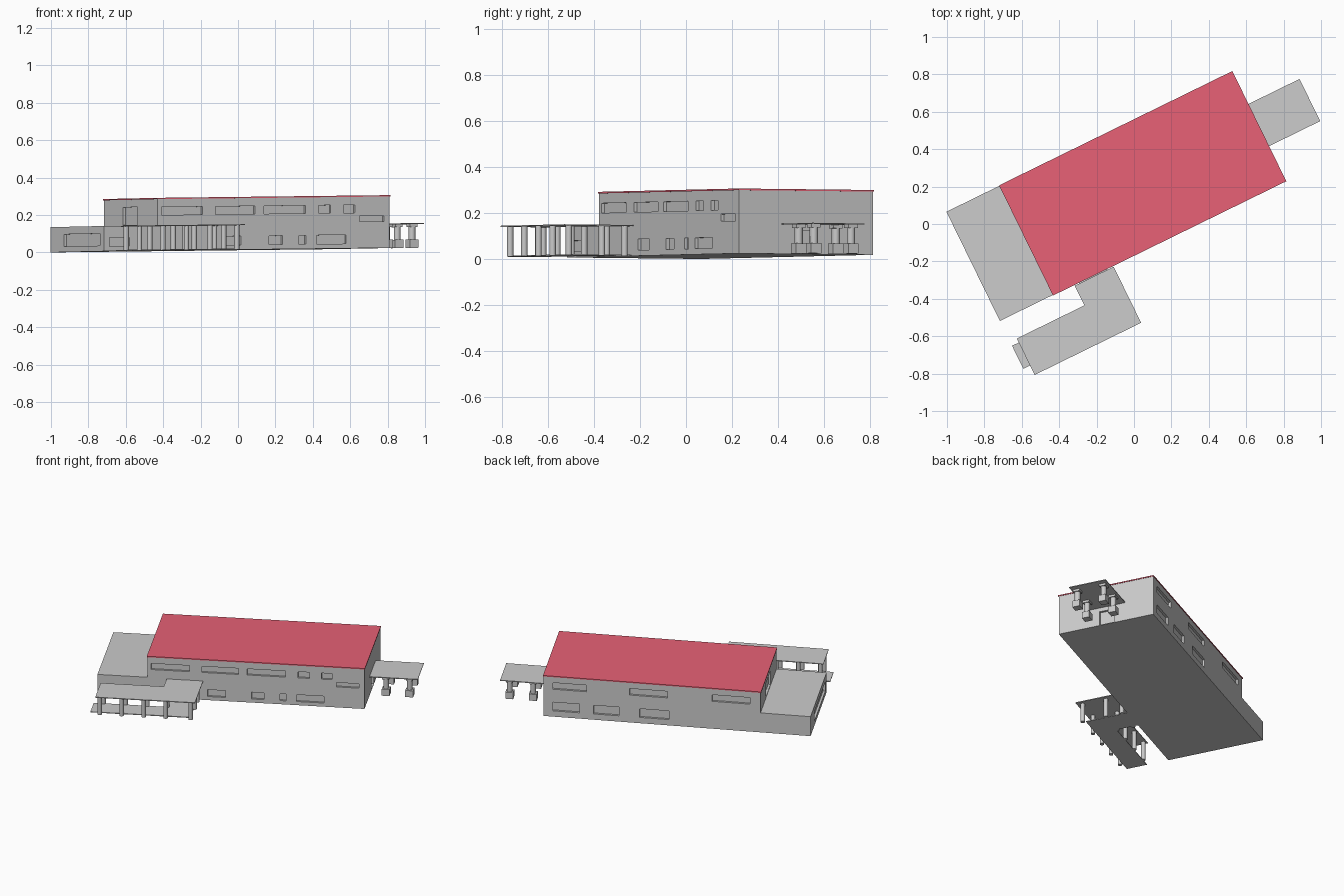
import bpy, bmesh, math
from mathutils import Matrix

if "Cube" in bpy.data.objects:
    bpy.data.objects.remove(bpy.data.objects["Cube"])

# building axes: u along its length, v across; the site is turned and slightly tilted
A = math.radians(26.1)
C, S = math.cos(A), math.sin(A)
TU, TV = 0.0105, -0.010
SITE = Matrix(((C, -S, 0, 0), (S, C, 0, 0), (TU, TV, 1, 0.87 * TU - 0.5 * TV), (0, 0, 0, 1)))


def add_box(bm, u0, u1, v0, v1, z0, z1):
    m = Matrix.Translation(((u0 + u1) / 2, (v0 + v1) / 2, (z0 + z1) / 2))
    bmesh.ops.create_cube(bm, size=1, matrix=m @ Matrix.Diagonal((u1 - u0, v1 - v0, z1 - z0, 1)))


def add_cyl(bm, u, v, r, z0, z1):
    bmesh.ops.create_cone(bm, cap_ends=True, segments=12, radius1=r, radius2=r, depth=z1 - z0,
                          matrix=Matrix.Translation((u, v, (z0 + z1) / 2)))


def finish(bm, name, color=None):
    bm.transform(SITE)
    bmesh.ops.recalc_face_normals(bm, faces=bm.faces[:])
    me = bpy.data.meshes.new(name)
    bm.to_mesh(me)
    bm.free()
    ob = bpy.data.objects.new(name, me)
    bpy.context.collection.objects.link(ob)
    if color:
        mat = bpy.data.materials.new(name + "_paint")
        mat.diffuse_color = color
        mat.use_nodes = True
        mat.node_tree.nodes["Principled BSDF"].inputs["Base Color"].default_value = mat.diffuse_color
        me.materials.append(mat)
    return ob


def boxes(name, items, color=None):
    bm = bmesh.new()
    for b in items:
        add_box(bm, *b)
    return finish(bm, name, color)


def l_slab(name, pts, z0, z1):
    bm = bmesh.new()
    face = bm.faces.new([bm.verts.new((u, v, z0)) for u, v in pts])
    ext = bmesh.ops.extrude_face_region(bm, geom=[face])
    for g in ext["geom"]:
        if isinstance(g, bmesh.types.BMVert):
            g.co.z = z1
    return finish(bm, name)


def recess(ob, items):
    cut = boxes(ob.name + "_window_cutter", items)
    cut.hide_render = True
    cut.hide_viewport = True
    mod = ob.modifiers.new("windows", "BOOLEAN")
    mod.operation = "DIFFERENCE"
    mod.solver = "EXACT"
    mod.object = cut


U0, UM, U1 = -0.872, -0.553, 0.829     # left end, upper storey start, right end
V0, V1 = -0.15, 0.5                    # front and back walls
Z1, Z2 = 0.135, 0.275                  # storey heights
D = 0.015                              # window depth


def front(spans, z0, z1):
    return [(a, b, V0 - D, V0 + D, z0, z1) for a, b in spans]


def back(spans, z0, z1):
    return [(a, b, V1 - D, V1 + D, z0, z1) for a, b in spans]


# lower storey, with the terrace on its left end
lower = boxes("lower_storey", [(U0, U1, V0, V1, 0, Z1)])
recess(lower,
       front([(-0.84, -0.72), (-0.17, -0.057), (0.11, 0.19), (0.29, 0.33), (0.395, 0.57)], 0.025, 0.072)
       + back([(0.60, 0.77), (0.35, 0.51), (0.03, 0.217)], 0.04, 0.10)
       + [(U0 - D, U0 + D, -0.10, 0.334, 0.03, 0.095),        # left end window
          (U1 - D, U1 + D, 0.13, 0.23, 0.005, 0.10)])         # entrance door

# upper storey
upper = boxes("upper_storey", [(UM, U1, V0, V1, Z1, Z2)])
recess(upper,
       front([(-0.53, -0.285), (-0.207, 0.027), (0.082, 0.327), (0.405, 0.478), (0.555, 0.622)], 0.19, 0.232)
       + front([(0.65, 0.795)], 0.142, 0.172)
       + back([(0.555, 0.77), (0.04, 0.28), (-0.486, -0.245)], 0.19, 0.235)
       + [(UM - D, UM + D, 0.09, 0.27, 0.14, 0.235)])         # terrace door

# red roof sheet
boxes("roof", [(UM - 0.004, U1 + 0.003, V0 - 0.003, V1 + 0.003, Z2, Z2 + 0.007)],
      (0.8, 0.12, 0.18, 1))

# entrance canopy on the right end
boxes("entrance_canopy", [(U1 - 0.01, 1.136, 0.056, 0.307, 0.127, 0.132)])
bm = bmesh.new()
for u in (0.93, 1.08):
    for v in (0.09, 0.27):
        add_box(bm, u - 0.025, u + 0.025, v - 0.025, v + 0.025, 0, 0.045)
        add_cyl(bm, u, v, 0.018, 0.045, 0.112)
        add_box(bm, u - 0.022, u + 0.022, v - 0.022, v + 0.022, 0.112, 0.127)
finish(bm, "entrance_columns")

# L-shaped covered walkway at the front
l_slab("walkway_roof", [(-0.43, -0.157), (-0.43, -0.274), (-0.832, -0.274), (-0.832, -0.491),
                        (-0.198, -0.491), (-0.198, -0.157)], 0.129, 0.134)
l_slab("walkway_floor", [(-0.40, -0.15), (-0.40, -0.298), (-0.872, -0.298), (-0.872, -0.435),
                         (-0.235, -0.435), (-0.235, -0.15)], 0, 0.005)
bm = bmesh.new()
spots = [(u, -0.455) for u in (-0.81, -0.67, -0.53, -0.39, -0.23)]
spots += [(u, -0.295) for u in (-0.81, -0.67, -0.53, -0.405, -0.23)]
spots += [(-0.405, -0.185), (-0.23, -0.185)]
for u, v in spots:
    add_cyl(bm, u, v, 0.014, 0, 0.129)
posts = finish(bm, "walkway_posts")

# smooth round posts, crisp edges
bpy.ops.object.select_all(action="DESELECT")
for name in ("walkway_posts", "entrance_columns"):
    ob = bpy.data.objects[name]
    ob.select_set(True)
    bpy.context.view_layer.objects.active = ob
bpy.ops.object.shade_smooth_by_angle(angle=math.radians(40))
